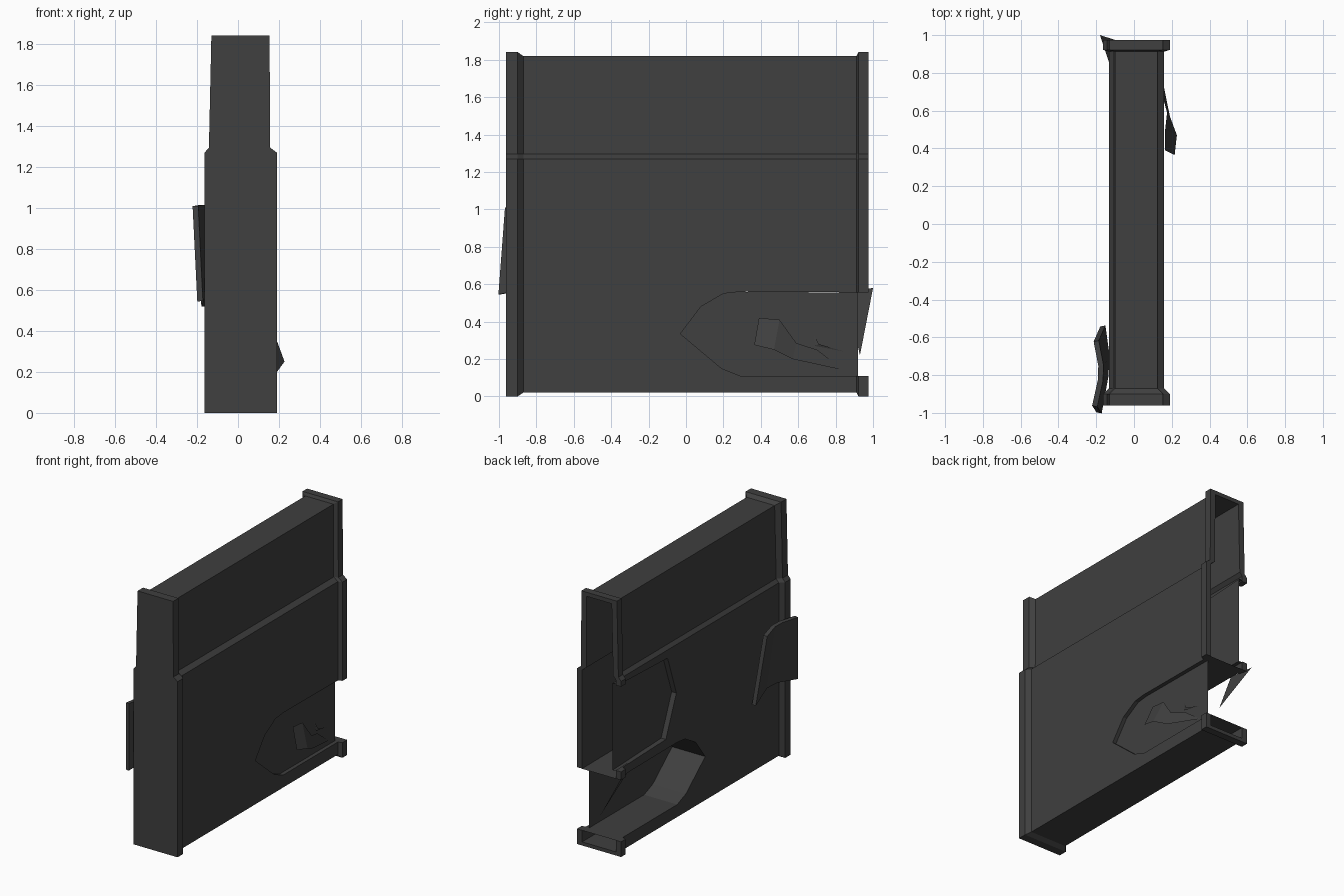
import bpy, bmesh

if "Cube" in bpy.data.objects:
    bpy.data.objects.remove(bpy.data.objects["Cube"])

concrete = bpy.data.materials.new("dark_grey")
concrete.diffuse_color = (0.05, 0.05, 0.05, 1)
concrete.use_nodes = True
concrete.node_tree.nodes["Principled BSDF"].inputs["Base Color"].default_value = concrete.diffuse_color


def make(name, verts, faces, fix_normals=False):
    bm = bmesh.new()
    vs = [bm.verts.new(v) for v in verts]
    for f in faces:
        bm.faces.new([vs[i] for i in f])
    if fix_normals:
        bmesh.ops.recalc_face_normals(bm, faces=bm.faces)
    me = bpy.data.meshes.new(name)
    bm.to_mesh(me)
    bm.free()
    me.materials.append(concrete)
    ob = bpy.data.objects.new(name, me)
    bpy.context.collection.objects.link(ob)
    return ob


def loft(name, rings):
    """Closed solid through rings with equal point counts."""
    n = len(rings[0])
    faces = [tuple(range(n)), tuple(range((len(rings) - 1) * n, len(rings) * n))]
    for r in range(len(rings) - 1):
        for i in range(n):
            j = (i + 1) % n
            faces.append((r * n + i, r * n + j, (r + 1) * n + j, (r + 1) * n + i))
    return make(name, [v for r in rings for v in r], faces, True)


def cut(ob, cutter):
    m = ob.modifiers.new("cut", 'BOOLEAN')
    m.operation, m.solver, m.object = 'DIFFERENCE', 'EXACT', cutter
    dg = bpy.context.evaluated_depsgraph_get()
    me = bpy.data.meshes.new_from_object(ob.evaluated_get(dg))
    ob.modifiers.clear()
    ob.data = me
    bpy.data.objects.remove(cutter)


def section(y, o):
    """Stepped wall cross-section at y, grown outward by o."""
    b, t = 0.02 - max(o, -0.01) * 0.65, 1.82 + o * 0.7
    return [(-0.133 - o, y, b), (0.16 + o, y, b), (0.16 + o, y, 1.27),
            (0.127 + o, y, 1.295), (0.124 + o, y, t), (-0.1 - o, y, t),
            (-0.112 - o, y, 1.295), (-0.133 - o, y, 1.27)]


def prism(name, outline, x0, x1):
    return loft(name, [[(x, y, z) for y, z in outline] for x in (x0, x1)])


def rim(name, outline, x0, x1):
    n = len(outline)
    verts = [(x, y, z) for x in (x0, x1) for y, z in outline]
    return make(name, verts, [(i, i + 1, n + i + 1, n + i) for i in range(n - 1)])


def plate(name, outline, x, flip):
    order = range(len(outline))
    return make(name, [(x, y, z) for y, z in outline],
                [tuple(reversed(order)) if flip else tuple(order)])


# Hole outlines in (y, z), running from the open end round the tip and back
low = [(0.975, 0.11), (0.29, 0.11), (0.19, 0.15), (-0.03, 0.335),
       (0.08, 0.48), (0.2, 0.55), (0.29, 0.56), (0.975, 0.555)]
high = [(0.975, 0.61), (0.42, 0.63), (0.3, 0.92), (0.4, 1.21), (0.975, 1.24)]


def past_end(outline):
    return [(1.2 if y > 0.95 else y, z) for y, z in outline]


# Wall with end posts, hollow and open at the back end
wall = loft("wall", [section(y, o) for y, o in
                     ((-0.962, 0.03), (-0.9, 0.03), (-0.87, 0),
                      (0.912, 0), (0.922, 0.03), (0.975, 0.03))])
cut(wall, loft("cavity", [section(-0.86, -0.012), section(1.2, -0.012)]))
cut(wall, prism("low_cutter", past_end(low), -0.4, 0.4))
cut(wall, prism("high_cutter", past_end(high), -0.4, -0.05))

# Lower hole: deep from the left, shallow from the right
rim("lower_hole_rim", low, -0.13, 0.16)
plate("lower_hole_back", [(min(y, 0.92), z) for y, z in low], 0.132, True)

# Upper recess on the left side
rim("upper_recess_rim", high, -0.13, -0.095)
plate("upper_recess_back", high, -0.095, False)

# Bent slab hanging off the front left
slab = [(-0.165, -0.54, 0.52), (-0.2, -0.62, 1.0), (-0.143, -0.7, 0.58),
        (-0.175, -0.75, 1.015), (-0.15, -0.81, 0.58), (-0.178, -0.83, 1.015),
        (-0.185, -1.0, 0.545), (-0.208, -0.965, 1.01)]
ob = make("loose_slab", slab, [(i, i + 1, i + 3, i + 2) for i in (0, 2, 4)], True)
mod = ob.modifiers.new("thickness", 'SOLIDIFY')
mod.thickness, mod.offset = 0.028, 0

# Torn strip folded out of the lower hole
strip = [(0.165, 0.39, 0.42), (0.215, 0.365, 0.275), (0.165, 0.5, 0.41),
         (0.227, 0.47, 0.25), (0.175, 0.59, 0.285), (0.19, 0.57, 0.2),
         (0.145, 0.7, 0.25), (0.134, 0.845, 0.14)]
make("torn_strip", strip, [(i, i + 1, i + 3, i + 2) for i in (0, 2, 4)])

# Small splinter beside it
make("splinter", [(0.134, 0.68, 0.34), (0.14, 0.69, 0.27), (0.145, 0.71, 0.28),
                  (0.134, 0.845, 0.24)], [(0, 1, 2), (1, 3, 2)])

# Triangular shard at the back end
make("end_shard", [(-0.18, 1.0, 0.58), (-0.13, 0.85, 0.56), (0.04, 0.93, 0.22)],
     [(0, 1, 2)])

# Centre the whole model
for o in bpy.context.collection.objects:
    o.location.z = 0
